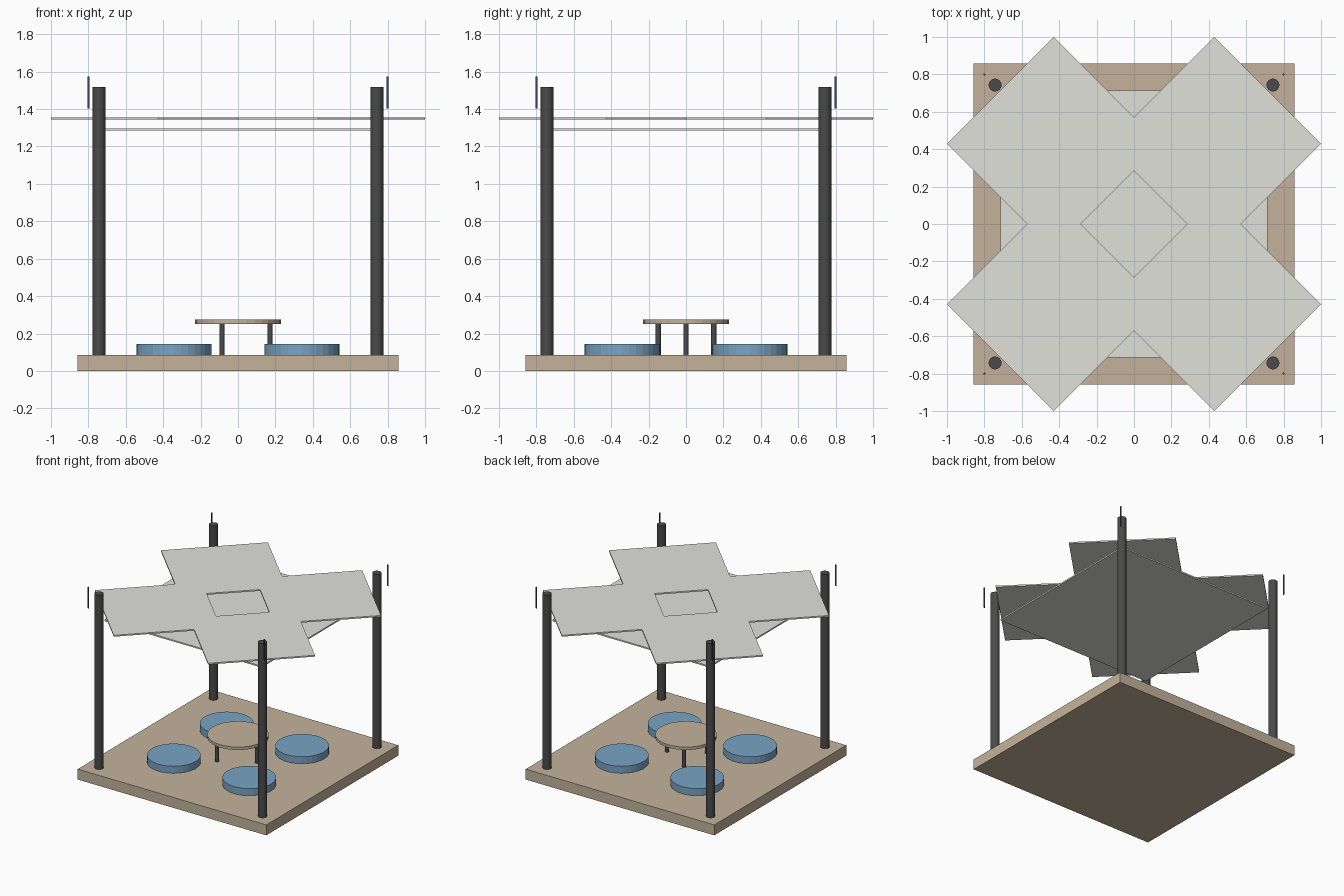
import bpy
from math import cos, sin, pi

if "Cube" in bpy.data.objects:
    bpy.data.objects.remove(bpy.data.objects["Cube"])


def material(name, rgb):
    m = bpy.data.materials.new(name)
    m.diffuse_color = (*rgb, 1)
    m.use_nodes = True
    m.node_tree.nodes["Principled BSDF"].inputs["Base Color"].default_value = m.diffuse_color
    return m


wood = material("wood", (0.55, 0.45, 0.33))
metal = material("dark_metal", (0.07, 0.07, 0.07))
cloth = material("canopy_cloth", (0.75, 0.75, 0.71))
blue = material("blue_fabric", (0.19, 0.37, 0.55))


def finish(name, mat):
    ob = bpy.context.object
    ob.name = name
    ob.data.materials.append(mat)
    return ob


def box(name, mat, x, y, z0, z1, side, turn=0):
    bpy.ops.mesh.primitive_cube_add(size=1, location=(x, y, (z0 + z1) / 2), rotation=(0, 0, turn))
    ob = finish(name, mat)
    ob.scale = (side, side, z1 - z0)
    bpy.ops.object.transform_apply(location=False, rotation=False, scale=True)


def cyl(name, mat, x, y, z0, z1, r, sides):
    bpy.ops.mesh.primitive_cylinder_add(vertices=sides, radius=r, depth=z1 - z0,
                                        location=(x, y, (z0 + z1) / 2))
    finish(name, mat)


FLOOR = 0.0857
corners = [(-1, -1), (1, -1), (1, 1), (-1, 1)]

# Platform and lower canopy sheet
box("platform", wood, 0, 0, 0, FLOOR, 1.714)
box("lower_canopy", cloth, 0, 0, 1.2857, 1.2971, 1.4286)

# Corner parts: post, floating pin, diamond canopy panel, floor cushion
for sx, sy in corners:
    cyl("post", metal, 0.743 * sx, 0.743 * sy, FLOOR, 1.517, 0.0343, 24)
    cyl("pin", metal, 0.8 * sx, 0.8 * sy, 1.403, 1.575, 0.0057, 12)
    box("canopy_panel", cloth, 0.4286 * sx, 0.4286 * sy, 1.3429, 1.3543, 0.808, pi / 4)
    cyl("cushion", blue, 0.343 * sx, 0.343 * sy, FLOOR, 0.1435, 0.2, 32)

# Round table on three legs
cyl("table_top", wood, 0, 0, 0.251, 0.275, 0.2286, 32)
for i in range(3):
    a = i * 2 * pi / 3
    cyl("table_leg", metal, 0.1714 * cos(a), 0.1714 * sin(a), FLOOR, 0.251, 0.0143, 12)
